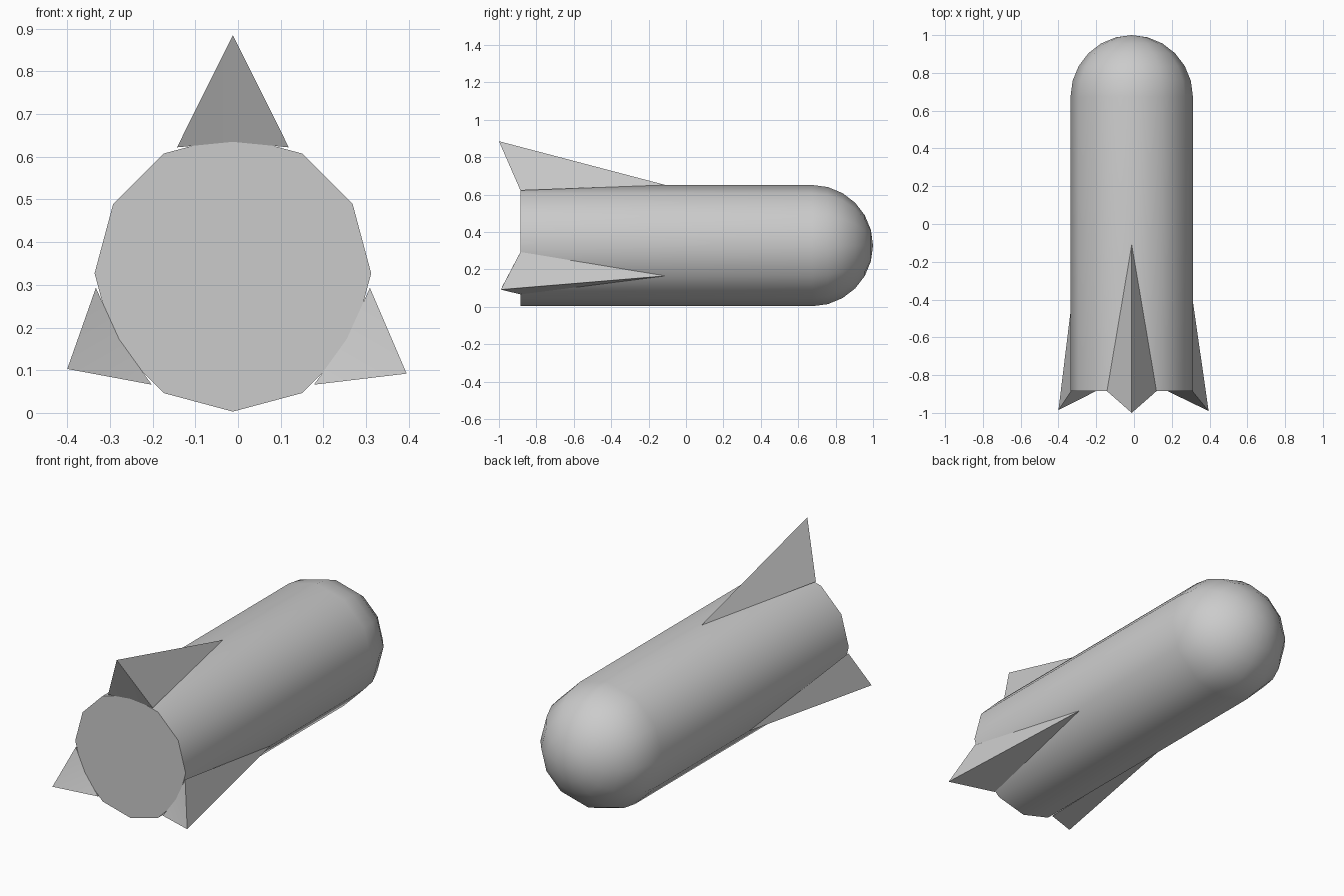
import bpy, bmesh, math
from mathutils import Vector

if "Cube" in bpy.data.objects:
    bpy.data.objects.remove(bpy.data.objects["Cube"])

CX, CZ, R, SIDES = -0.012, 0.327, 0.324, 12
BACK, SHOULDER = -0.885, 0.674


def make_object(name, bm, angle):
    bmesh.ops.recalc_face_normals(bm, faces=bm.faces)
    mesh = bpy.data.meshes.new(name)
    bm.to_mesh(mesh)
    bm.free()
    obj = bpy.data.objects.new(name, mesh)
    bpy.context.collection.objects.link(obj)
    bpy.ops.object.select_all(action='DESELECT')
    obj.select_set(True)
    bpy.context.view_layer.objects.active = obj
    bpy.ops.object.shade_smooth_by_angle(angle=math.radians(angle))
    return obj


# rounded body: twelve-sided tube, flat at the tail, domed at the nose
def build_body():
    bm = bmesh.new()
    profile = [(BACK, R)]
    for i in range(6):
        a = math.radians(15 * i)
        profile.append((SHOULDER + R * 1.005 * math.sin(a), R * math.cos(a)))
    rings = []
    for y, r in profile:
        rings.append([bm.verts.new((CX + r * math.sin(k * math.tau / SIDES), y,
                                    CZ + r * math.cos(k * math.tau / SIDES)))
                      for k in range(SIDES)])
    for a, b in zip(rings, rings[1:]):
        for k in range(SIDES):
            n = (k + 1) % SIDES
            bm.faces.new((a[k], a[n], b[n], b[k]))
    tip = bm.verts.new((CX, 1.0, CZ))
    for k in range(SIDES):
        bm.faces.new((rings[-1][k], rings[-1][(k + 1) % SIDES], tip))
    bm.faces.new(rings[0])
    make_object("body", bm, 40)


# swept tail fin: ridge from the hull to a tip behind the tail
def build_fin(name, degrees, tip_radius, tip_y):
    t = math.radians(degrees)
    out = Vector((math.sin(t), 0, math.cos(t)))
    side = Vector((math.cos(t), 0, -math.sin(t)))
    centre = Vector((CX, 0, CZ))

    def point(r, s, y):
        return centre + out * r + side * s + Vector((0, y, 0))

    bm = bmesh.new()
    front, tip, left, right, inner = [bm.verts.new(p) for p in (
        point(R, 0, -0.11), point(tip_radius, 0, tip_y),
        point(0.295, -0.131, BACK), point(0.295, 0.131, BACK),
        point(0.308, 0, BACK))]
    for f in ((front, tip, left), (front, right, tip),
              (tip, inner, left), (tip, right, inner),
              (front, left, inner), (front, inner, right)):
        bm.faces.new(f)
    make_object(name, bm, 40)


build_body()
build_fin("top_fin", 0, 0.558, -1.0)
build_fin("right_fin", 120, 0.470, -0.99)
build_fin("left_fin", 240, 0.448, -0.985)
